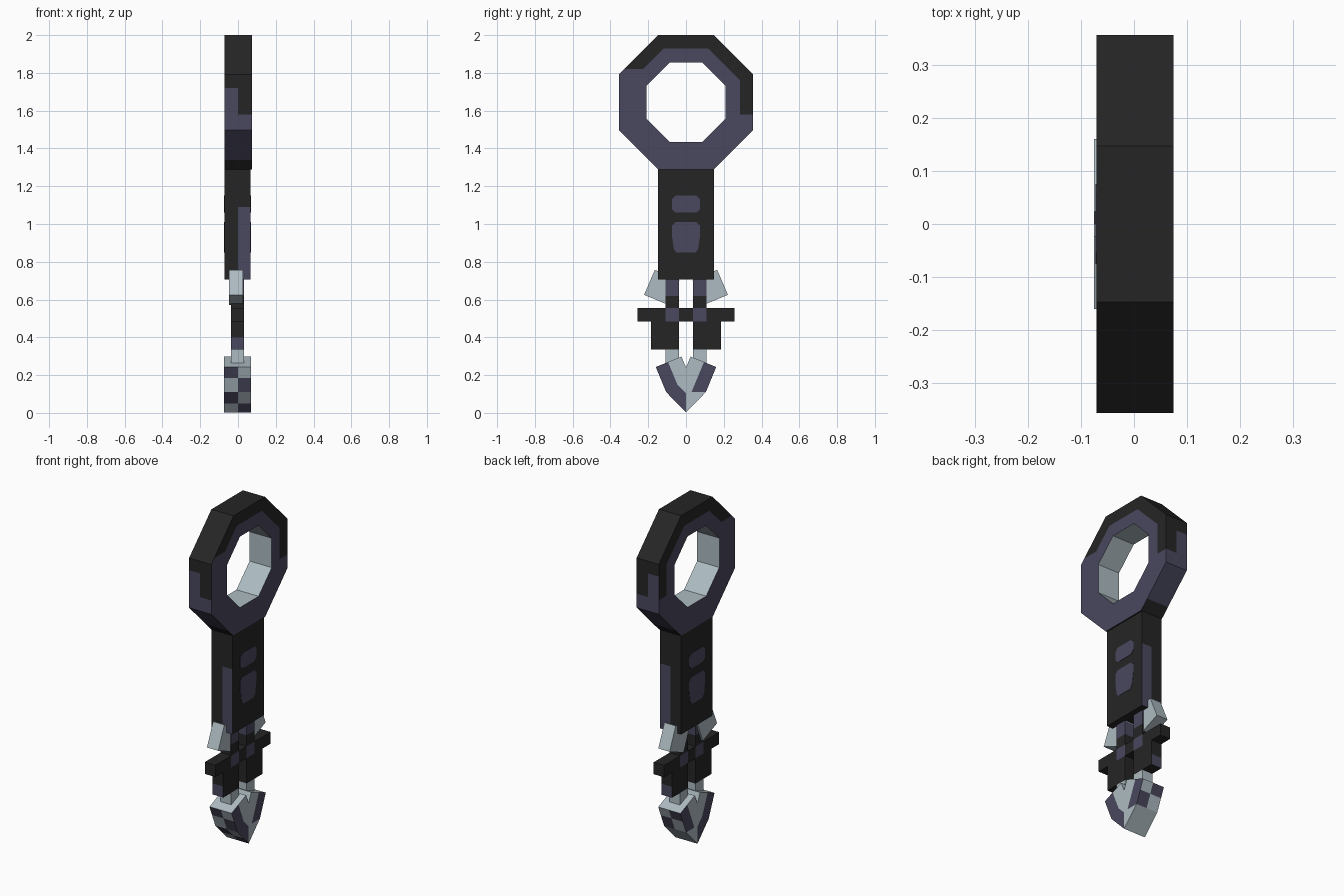
import bpy, bmesh, math
from mathutils import Vector

if "Cube" in bpy.data.objects:
    bpy.data.objects.remove(bpy.data.objects["Cube"])

BLACK, VIOLET, SILVER = 0, 1, 2
mats = []
for name, col in (("charcoal black", (0.0185, 0.0185, 0.0185, 1)),
                  ("dull violet", (0.068, 0.064, 0.112, 1)),
                  ("pale steel", (0.42, 0.50, 0.54, 1))):
    m = bpy.data.materials.new(name)
    m.diffuse_color = col
    m.use_nodes = True
    m.node_tree.nodes["Principled BSDF"].inputs["Base Color"].default_value = m.diffuse_color
    mats.append(m)


def finish(name, bm, cuts=(), rule=None):
    """Cut the mesh along planes, then colour each face by a rule(centre, normal)."""
    for co, no in cuts:
        bmesh.ops.bisect_plane(bm, geom=bm.verts[:] + bm.edges[:] + bm.faces[:],
                               dist=1e-5, plane_co=co, plane_no=no)
    bmesh.ops.recalc_face_normals(bm, faces=bm.faces[:])
    for f in bm.faces:
        f.material_index = rule(f.calc_center_median(), f.normal) if callable(rule) else rule
    me = bpy.data.meshes.new(name)
    bm.to_mesh(me)
    bm.free()
    for m in mats:
        me.materials.append(m)
    ob = bpy.data.objects.new(name, me)
    bpy.context.collection.objects.link(ob)
    return ob


def prism(name, profile, x0, x1, rule, cuts=()):
    """Extrude a (y, z) profile along x."""
    bm = bmesh.new()
    a = [bm.verts.new((x0, y, z)) for y, z in profile]
    b = [bm.verts.new((x1, y, z)) for y, z in profile]
    bm.faces.new(a)
    bm.faces.new(b)
    n = len(a)
    for i in range(n):
        j = (i + 1) % n
        bm.faces.new((a[i], a[j], b[j], b[i]))
    return finish(name, bm, cuts, rule)


def rect(y0, y1, z0, z1):
    return [(y0, z0), (y1, z0), (y1, z1), (y0, z1)]


def zcuts(*zs):
    return [((0, 0, z), (0, 0, 1)) for z in zs]


XCUT = [((0, 0, 0), (1, 0, 0))]

# Octagonal ring handle, face split at mid width
CZ = 1.645


def ring_rule(c, n):
    rad = Vector((0, c.y, c.z - CZ))
    if abs(n.x) > 0.5:
        ang = math.atan2(rad.z, rad.y)
        sector = round(ang / (math.pi / 4)) * math.pi / 4
        apothem = rad.length * math.cos(ang - sector)
        high = c.z > 1.82 or (c.y > 0 and c.z > 1.58)
        return BLACK if apothem > 0.285 and high else VIOLET
    if n.dot(rad) < 0:
        return SILVER
    if c.z < 1.34 or c.z > (1.58 if c.x > 0 else 1.72):
        return BLACK
    return VIOLET


bm = bmesh.new()
X0, X1 = -0.071, 0.074
section = [(0.21, X0), (0.285, X0), (0.356, X0), (0.356, X1), (0.285, X1), (0.21, X1)]
loops = []
for k in range(8):
    a = math.pi / 8 + k * math.pi / 4
    loops.append([bm.verts.new((x, r / math.cos(math.pi / 8) * math.cos(a),
                                CZ + r / math.cos(math.pi / 8) * math.sin(a))) for r, x in section])
for k in range(8):
    p, q = loops[k], loops[(k + 1) % 8]
    for i in range(6):
        j = (i + 1) % 6
        bm.faces.new((p[i], p[j], q[j], q[i]))
finish("ring_handle", bm, XCUT + zcuts(1.34, 1.58, 1.72, 1.82), ring_rule)

# Shaft with violet half strips on its narrow sides
prism("shaft", rect(-0.147, 0.147, 0.705, 1.291), -0.071, 0.066,
      lambda c, n: VIOLET if abs(n.y) > 0.5 and c.x > 0 and c.z < 1.09 else BLACK,
      XCUT + zcuts(1.09))

# Rounded inlay plates on both broad sides
upper = [(-0.055, 1.06), (0.055, 1.06), (0.075, 1.08), (0.075, 1.13),
         (0.055, 1.15), (-0.055, 1.15), (-0.075, 1.13), (-0.075, 1.08)]
lower = [(-0.05, 0.848), (0.05, 0.848), (0.065, 0.87), (0.075, 0.94), (0.075, 0.99),
         (0.055, 1.01), (-0.055, 1.01), (-0.075, 0.99), (-0.075, 0.94), (-0.065, 0.87)]
for side, x in (("right", 0.065), ("left", -0.073)):
    prism("upper_inlay_" + side, upper, x, x + 0.003, VIOLET)
    prism("lower_inlay_" + side, lower, x, x + 0.003, VIOLET)


def rod_rule(c, n):
    if c.z < 0.335:
        return SILVER
    return VIOLET if c.z > 0.62 or 0.485 < c.z < 0.555 else BLACK


# Twin rods, guard pieces and wings, mirrored across y
XA, XB = -0.037, 0.032
for side, s in (("back", 1), ("front", -1)):
    def mir(pts):
        return [(s * y, z) for y, z in pts]

    prism("rod_" + side, mir(rect(0.036, 0.109, 0.2, 0.71)), XA, XB, rod_rule,
          zcuts(0.335, 0.485, 0.555, 0.62))
    prism("guard_arm_" + side, mir(rect(0.109, 0.258, 0.485, 0.555)), XA, XB, BLACK)
    prism("guard_block_" + side, mir(rect(0.109, 0.184, 0.335, 0.485)), XA, XB,
          lambda c, n: VIOLET if abs(n.y) > 0.5 and c.z < 0.40 else BLACK, zcuts(0.40))
    prism("wing_" + side, mir([(0.222, 0.625), (0.165, 0.757), (0.035, 0.702), (0.09, 0.57)]),
          -0.048, 0.026, SILVER)
prism("guard_centre", rect(-0.036, 0.036, 0.485, 0.555), XA, XB, BLACK)

# Faceted tip: two halves with violet outer bands and chequered edges
BAND = 0.07
for side, s in (("back", 1), ("front", -1)):
    pts = [(0, 0.003), (s * 0.105, 0.11), (s * 0.16, 0.243), (s * 0.024, 0.298), (0, 0.24)]
    corner = Vector((0, s * 0.105, 0.11))
    n_up = Vector((0, s * 0.924, -0.383))
    n_low = Vector((0, s * 0.7071, -0.7071))

    def tip_rule(c, n):
        if abs(n.x) > 0.5:
            if (c - corner).dot(n_up) > -BAND and c.z > 0.1:
                return VIOLET
            return VIOLET if s < 0 and (c - corner).dot(n_low) > -BAND else SILVER
        if n.z > 0 or (s > 0 and c.z < 0.11):
            return SILVER
        row = sum(c.z > h for h in (0.05, 0.11, 0.185))
        return VIOLET if (row % 2 == 1) == (c.x < 0) else SILVER

    prism("tip_" + side, pts, -0.075, 0.07, tip_rule,
          XCUT + zcuts(0.05, 0.11, 0.185) +
          [(corner - n_up * BAND, n_up), (corner - n_low * BAND, n_low)])
